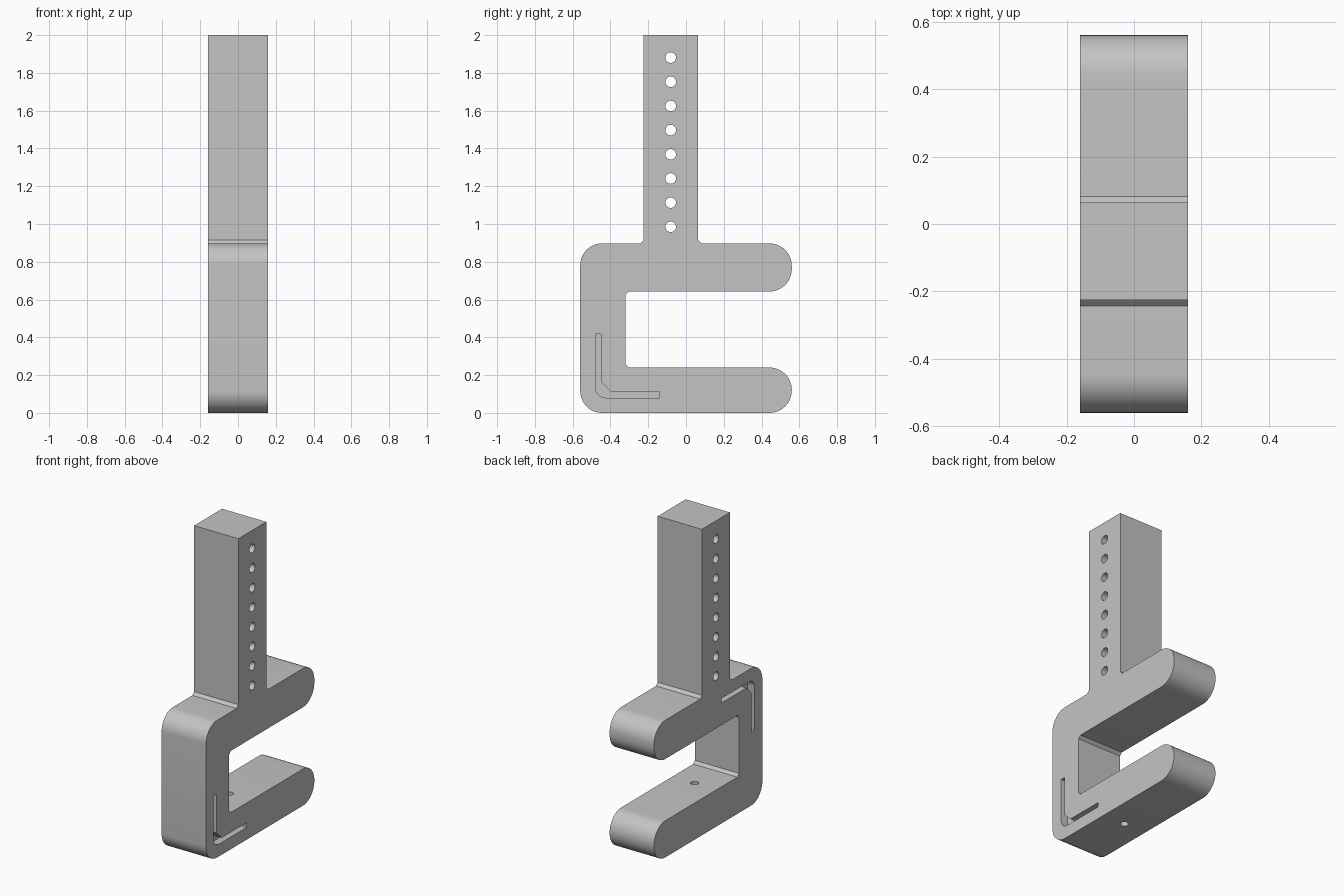
import bpy, bmesh, math
from mathutils import Vector

cube = bpy.data.objects.get("Cube")
if cube:
    bpy.data.objects.remove(cube, do_unlink=True)

HALF = 0.16  # half thickness of the bracket

grey = bpy.data.materials.new("plain grey")
grey.use_nodes = True
colour = (0.55, 0.55, 0.55, 1)
grey.diffuse_color = colour
grey.node_tree.nodes["Principled BSDF"].inputs["Base Color"].default_value = colour


def rounded(corners):
    """Turn (y, z, radius, segments) corners into a filleted outline."""
    out = []
    for i, (y, z, r, n) in enumerate(corners):
        p = Vector((y, z))
        if r == 0:
            out.append(p)
            continue
        a = (Vector(corners[i - 1][:2]) - p).normalized()
        b = (Vector(corners[(i + 1) % len(corners)][:2]) - p).normalized()
        centre = p + (a + b) * r  # corners are all right angles
        for k in range(n + 1):
            t = k / n * math.pi / 2
            out.append(centre - b * r * math.cos(t) - a * r * math.sin(t))
    return out


def prism(name, outline, x0, x1):
    """Extrude a side outline along x."""
    bm = bmesh.new()
    face = bm.faces.new([bm.verts.new((x0, p[0], p[1])) for p in outline])
    ext = bmesh.ops.extrude_face_region(bm, geom=[face])
    moved = [v for v in ext["geom"] if isinstance(v, bmesh.types.BMVert)]
    bmesh.ops.translate(bm, verts=moved, vec=(x1 - x0, 0, 0))
    bmesh.ops.recalc_face_normals(bm, faces=bm.faces)
    mesh = bpy.data.meshes.new(name)
    bm.to_mesh(mesh)
    bm.free()
    obj = bpy.data.objects.new(name, mesh)
    bpy.context.collection.objects.link(obj)
    mesh.materials.append(grey)
    return obj


def drill(name, location, radius, depth, rotation):
    bpy.ops.mesh.primitive_cylinder_add(vertices=32, radius=radius, depth=depth,
                                        location=location, rotation=rotation)
    obj = bpy.context.object
    obj.name = name
    obj.data.materials.append(grey)
    return obj


# Bracket body: two arms, a back and a tall post
BIG, SMALL, TIP = (0.115, 12), (0.018, 1), (0.118, 12)
body = prism("bracket_body", rounded([
    (-0.56, 0, *BIG), (0.56, 0, *TIP), (0.56, 0.24, *TIP),
    (-0.32, 0.24, *SMALL), (-0.32, 0.643, *SMALL),
    (0.56, 0.643, *TIP), (0.56, 0.897, *TIP),
    (0.064, 0.897, *SMALL), (0.064, 2, 0, 0),
    (-0.225, 2, 0, 0), (-0.225, 0.897, *SMALL), (-0.56, 0.897, *BIG),
]), -HALF, HALF)

# Row of holes through the post, and one through the lower arm
cutters = [drill("post_hole_cutter", (0, -0.081, 0.985 + 0.128 * i), 0.028, 1,
                 (0, math.pi / 2, 0)) for i in range(8)]
cutters.append(drill("arm_hole_cutter", (0, -0.09, 0.12), 0.024, 0.4, (0, 0, 0)))

# L-shaped slots: low on the left face, high on the right face
slot = rounded([(-0.48, 0.418, 0, 0), (-0.48, 0.08, 0.055, 8), (-0.14, 0.08, 0, 0),
                (-0.14, 0.11, 0, 0), (-0.45, 0.11, 0.054, 1), (-0.45, 0.418, 0, 0)])
flipped = [(p[0], 0.897 - p[1]) for p in slot]
cutters.append(prism("low_slot_cutter", slot, HALF - 0.05, HALF + 0.1))
cutters.append(prism("high_slot_cutter", flipped, 0.05 - HALF, -HALF - 0.1))

for cutter in cutters:
    cutter.hide_render = True
    cutter.hide_viewport = True
    cut = body.modifiers.new(cutter.name, "BOOLEAN")
    cut.operation = "DIFFERENCE"
    cut.solver = "EXACT"
    cut.object = cutter

# Apply the cuts, then drop the cutters
bpy.context.view_layer.objects.active = body
bpy.ops.object.select_all(action="DESELECT")
body.select_set(True)
for name in [m.name for m in body.modifiers]:
    bpy.ops.object.modifier_apply(modifier=name)
for cutter in cutters:
    bpy.data.objects.remove(cutter, do_unlink=True)
bpy.ops.object.shade_smooth_by_angle(angle=math.radians(30))
